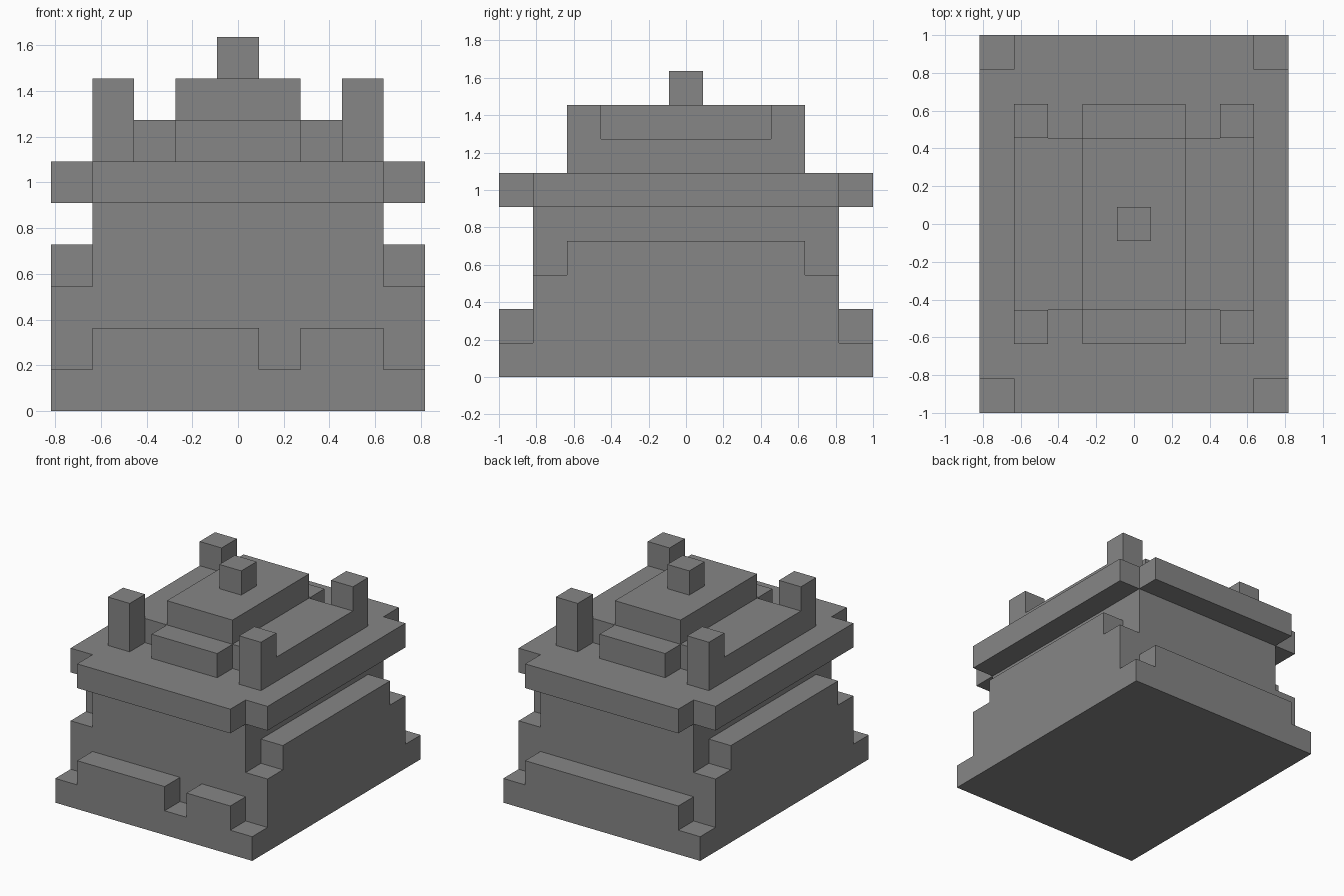
import bpy
import bmesh
from itertools import product
from mathutils import Vector

cube = bpy.data.objects.get("Cube")
if cube:
    bpy.data.objects.remove(cube, do_unlink=True)

BLOCK = 2 / 11          # edge of one building block
WIDE, DEEP = 9, 11      # footprint in blocks

stone = bpy.data.materials.new("stone_grey")
stone.use_nodes = True
grey = (0.24, 0.24, 0.24, 1)
stone.diffuse_color = grey
stone.node_tree.nodes["Principled BSDF"].inputs["Base Color"].default_value = grey


def box(x, y, z):
    """Blocks filled by a box, each axis given as (start, end)."""
    return set(product(range(*x), range(*y), range(*z)))


def mirrored(cells, axis):
    """Add the mirror image across the centre (axis 0 = x, 1 = y)."""
    last = (WIDE, DEEP)[axis] - 1
    flip = lambda c: tuple(last - v if i == axis else v for i, v in enumerate(c))
    return cells | {flip(c) for c in cells}


parts = {
    # ground slab and the raised kerbs at front (with doorway) and back
    "base_slab": box((0, 9), (0, 11), (0, 1)),
    "front_kerb": box((1, 5), (0, 1), (1, 2)) | box((6, 8), (0, 1), (1, 2)),
    "back_kerb": box((1, 8), (10, 11), (1, 2)),
    # body with side ledges
    "lower_body": box((0, 9), (1, 10), (1, 3)),
    "upper_body": box((1, 8), (1, 10), (3, 5)),
    "side_ledges": mirrored(box((0, 1), (2, 9), (3, 4)), 0),
    # overhanging roof with notched corners
    "roof_plate": box((1, 8), (0, 11), (5, 6)) | box((0, 9), (1, 10), (5, 6)),
    # roof tiers and steps
    "roof_tier": box((1, 8), (3, 8), (6, 7)),
    "roof_steps": mirrored(box((3, 6), (2, 3), (6, 7)), 1),
    "top_tier": box((3, 6), (3, 8), (7, 8)),
    "corner_posts": mirrored(mirrored(box((1, 2), (2, 3), (6, 8)), 0), 1),
    "finial": box((4, 5), (5, 6), (8, 9)),
}
solid = set().union(*parts.values())


def build(name, cells):
    """Make the outer skin of a part, leaving out faces hidden by other parts."""
    bm = bmesh.new()
    verts = {}

    def corner(p):
        if p not in verts:
            verts[p] = bm.verts.new(
                Vector((p[0] - WIDE / 2, p[1] - DEEP / 2, p[2])) * BLOCK)
        return verts[p]

    for cell, axis, side in product(sorted(cells), range(3), (0, 1)):
        neighbour = list(cell)
        neighbour[axis] += 2 * side - 1
        if tuple(neighbour) in solid:
            continue
        loop = []
        for u, v in ((0, 0), (1, 0), (1, 1), (0, 1)):
            p = list(cell)
            p[axis] += side
            p[(axis + 1) % 3] += u
            p[(axis + 2) % 3] += v
            loop.append(corner(tuple(p)))
        bm.faces.new(loop if side else loop[::-1])

    # merge flat neighbouring squares into large faces
    bmesh.ops.dissolve_limit(bm, angle_limit=0.01, verts=bm.verts[:], edges=bm.edges[:])
    mesh = bpy.data.meshes.new(name)
    bm.to_mesh(mesh)
    bm.free()
    mesh.materials.append(stone)
    bpy.context.collection.objects.link(bpy.data.objects.new(name, mesh))


for name, cells in parts.items():
    build(name, cells)
